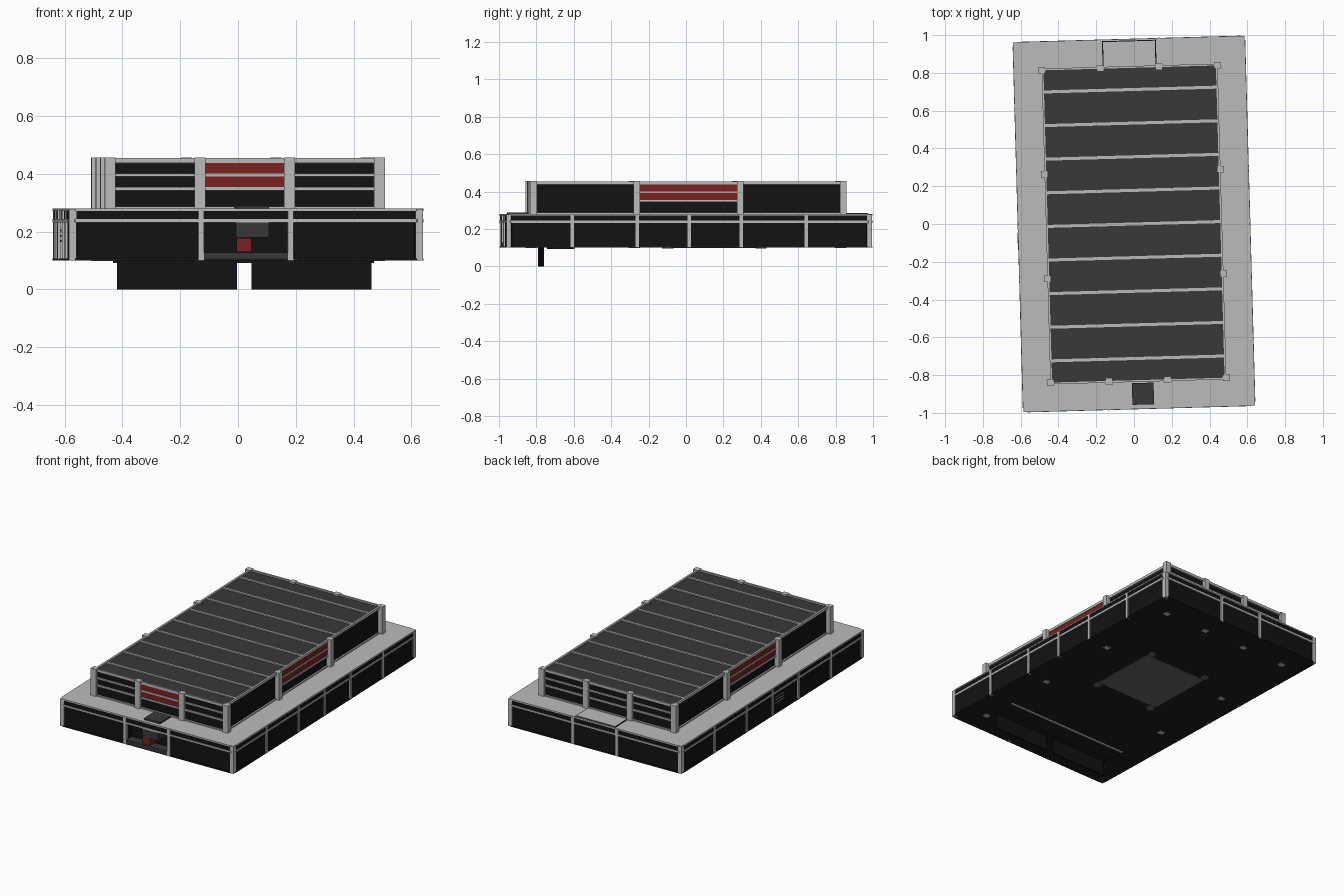
import bpy, bmesh, math

if "Cube" in bpy.data.objects:
    bpy.data.objects.remove(bpy.data.objects["Cube"])

YAW = math.radians(1.6)      # whole building sits slightly turned


def mat(name, c):
    m = bpy.data.materials.new(name)
    m.diffuse_color = (*c, 1)
    m.use_nodes = True
    m.node_tree.nodes["Principled BSDF"].inputs["Base Color"].default_value = m.diffuse_color
    return m


LIGHT = mat("light_trim", (0.5, 0.5, 0.5))
DARK = mat("dark_grey", (0.04, 0.04, 0.04))
BLACK = mat("black_panel", (0.006, 0.006, 0.006))
UNDER = mat("underside", (0.012, 0.012, 0.012))
MID = mat("mid_grey", (0.13, 0.13, 0.13))
RED = mat("red_panel", (0.2, 0.015, 0.015))


def finish(bm, name, m):
    bmesh.ops.recalc_face_normals(bm, faces=bm.faces)
    me = bpy.data.meshes.new(name)
    bm.to_mesh(me)
    bm.free()
    me.materials.append(m)
    ob = bpy.data.objects.new(name, me)
    ob.rotation_euler.z = YAW
    bpy.context.collection.objects.link(ob)
    return ob


def boxes(name, m, items):
    """Each item is (x0, x1, y0, y1, z0, z1)."""
    bm = bmesh.new()
    for x0, x1, y0, y1, z0, z1 in items:
        vs = bmesh.ops.create_cube(bm, size=1)["verts"]
        for v in vs:
            v.co.x = x1 if v.co.x > 0 else x0
            v.co.y = y1 if v.co.y > 0 else y0
            v.co.z = z1 if v.co.z > 0 else z0
    return finish(bm, name, m)


def slab(name, m, w, l, z0, z1, c=0.025, notch=None):
    """Extruded rectangle with cut corners, optional notch in the front edge."""
    p = [(-w + c, -l)]
    if notch:
        n, d = notch
        p += [(-n, -l), (-n, -l + d), (n, -l + d), (n, -l)]
    p += [(w - c, -l), (w, -l + c), (w, l - c), (w - c, l),
          (-w + c, l), (-w, l - c), (-w, -l + c)]
    bm = bmesh.new()
    f = bm.faces.new([bm.verts.new((x, y, z0)) for x, y in p])
    up = bmesh.ops.extrude_face_region(bm, geom=[f])["geom"]
    for v in up:
        if isinstance(v, bmesh.types.BMVert):
            v.co.z = z1
    return finish(bm, name, m)


# Lower storey: stacked plates
W, L = 0.617, 0.982
slab("floor_plate", UNDER, W - 0.002, L - 0.002, 0.10, 0.107)
slab("lower_walls", BLACK, W - 0.008, L - 0.008, 0.107, 0.232, notch=(0.15, 0.06))
slab("lower_rail", LIGHT, W - 0.001, L - 0.001, 0.232, 0.244)
slab("deck_band", BLACK, W - 0.006, L - 0.006, 0.244, 0.272)
slab("deck", LIGHT, W - 0.002, L - 0.002, 0.272, 0.28)

# Lower storey trim posts
lp = []
for s in (-1, 1):
    for x in (-0.155, 0.155):
        a, b = sorted((s * (L - 0.02), s * L))
        lp.append((x - 0.01, x + 0.01, a, b, 0.10, 0.278))
    for y in (-0.625, -0.278, 0, 0.278, 0.625):
        a, b = sorted((s * (W - 0.02), s * W))
        lp.append((a, b, y - 0.009, y + 0.009, 0.10, 0.278))
    for t in (-1, 1):
        cx, cy = s * (W - 0.017), t * (L - 0.017)
        lp.append((cx - 0.013, cx + 0.013, cy - 0.013, cy + 0.013, 0.10, 0.278))
boxes("lower_posts", LIGHT, lp)

# Upper storey
UW, UL = 0.456, 0.826
boxes("upper_walls", BLACK, [(-UW, UW, -UL, UL, 0.28, 0.436)])
boxes("roof", DARK, [(-UW, UW, -UL, UL, 0.436, 0.446)])
boxes("roof_ribs", LIGHT, [(-UW, UW, y - 0.008, y + 0.008, 0.445, 0.453)
                           for y in [0.178 * i for i in range(-4, 5)]])

# Tall posts run from the underside to above the roof
pts = [(x, y) for y in (-0.828, 0.828) for x in (-0.466, -0.155, 0.155, 0.466)]
pts += [(x, y) for x in (-0.466, 0.466) for y in (-0.277, 0.277)]
boxes("upper_posts", LIGHT, [(x - 0.019, x + 0.019, y - 0.017, y + 0.017, 0.098, 0.457)
                             for x, y in pts])

# Perimeter and slat rails
rails = []
for s in (-1, 1):
    for z0, z1 in ((0.28, 0.287), (0.343, 0.354), (0.391, 0.401), (0.438, 0.455)):
        a, b = sorted((s * (UL - 0.002), s * (UL + 0.010)))
        rails.append((-0.462, 0.462, a, b, z0, z1))
        a, b = sorted((s * (UW - 0.002), s * (UW + 0.010)))
        span = 0.82 if z0 in (0.28, 0.438) else 0.27
        rails.append((a, b, -span, span, z0, z1))
boxes("upper_rails", LIGHT, rails)

# Red panels: front centre and middle of both sides
red = []
for z0, z1 in ((0.354, 0.391), (0.401, 0.438)):
    red.append((-0.14, 0.14, -UL - 0.005, -UL + 0.005, z0, z1))
    for s in (-1, 1):
        a, b = sorted((s * (UW - 0.005), s * (UW + 0.005)))
        red.append((a, b, -0.265, 0.265, z0, z1))
boxes("red_panels", RED, red)

# Front entrance
boxes("entrance_sill", DARK, [(-0.145, 0.145, -0.98, -0.92, 0.105, 0.128)])
boxes("entrance_box", DARK, [(-0.035, 0.08, -0.978, -0.90, 0.18, 0.232)])
boxes("entrance_sign", RED, [(-0.033, 0.02, -0.972, -0.91, 0.13, 0.178)])
boxes("front_hatch", DARK, [(-0.035, 0.08, -0.957, -0.842, 0.278, 0.289)])

# Rear deck plate and left side vent
boxes("rear_plate_gap", BLACK, [(-0.143, 0.143, 0.84, 0.972, 0.279, 0.2815)])
boxes("rear_plate", LIGHT, [(-0.137, 0.137, 0.84, 0.967, 0.28, 0.284)])
boxes("side_vent", MID, [(-W - 0.001, -W + 0.01, -0.12, -0.03, z, z + 0.006)
                         for z in (0.165, 0.183, 0.201)])

# Underside: hanging flaps, hinge plate, centre pad
boxes("front_flaps", BLACK, [(-0.44, -0.025, -0.779, -0.771, 0, 0.102),
                             (0.025, 0.44, -0.779, -0.771, 0, 0.102)])
boxes("hinge_plate", UNDER, [(-0.45, 0.45, -0.73, -0.615, 0.092, 0.102)])
boxes("hinge_strip", LIGHT, [(-0.45, 0.45, -0.615, -0.607, 0.092, 0.102)])
boxes("centre_pad", MID, [(-0.235, 0.225, -0.07, 0.375, 0.097, 0.102)])
bm = bmesh.new()
for sx in (-1, 1):
    for sy in (-1, 1):
        vs = bmesh.ops.create_cone(bm, cap_ends=True, segments=16, radius1=0.024,
                                   radius2=0.024, depth=0.006)["verts"]
        bmesh.ops.translate(bm, verts=vs, vec=(-0.005 + sx * 0.215, 0.152 + sy * 0.25, 0.099))
finish(bm, "pad_feet", MID)
